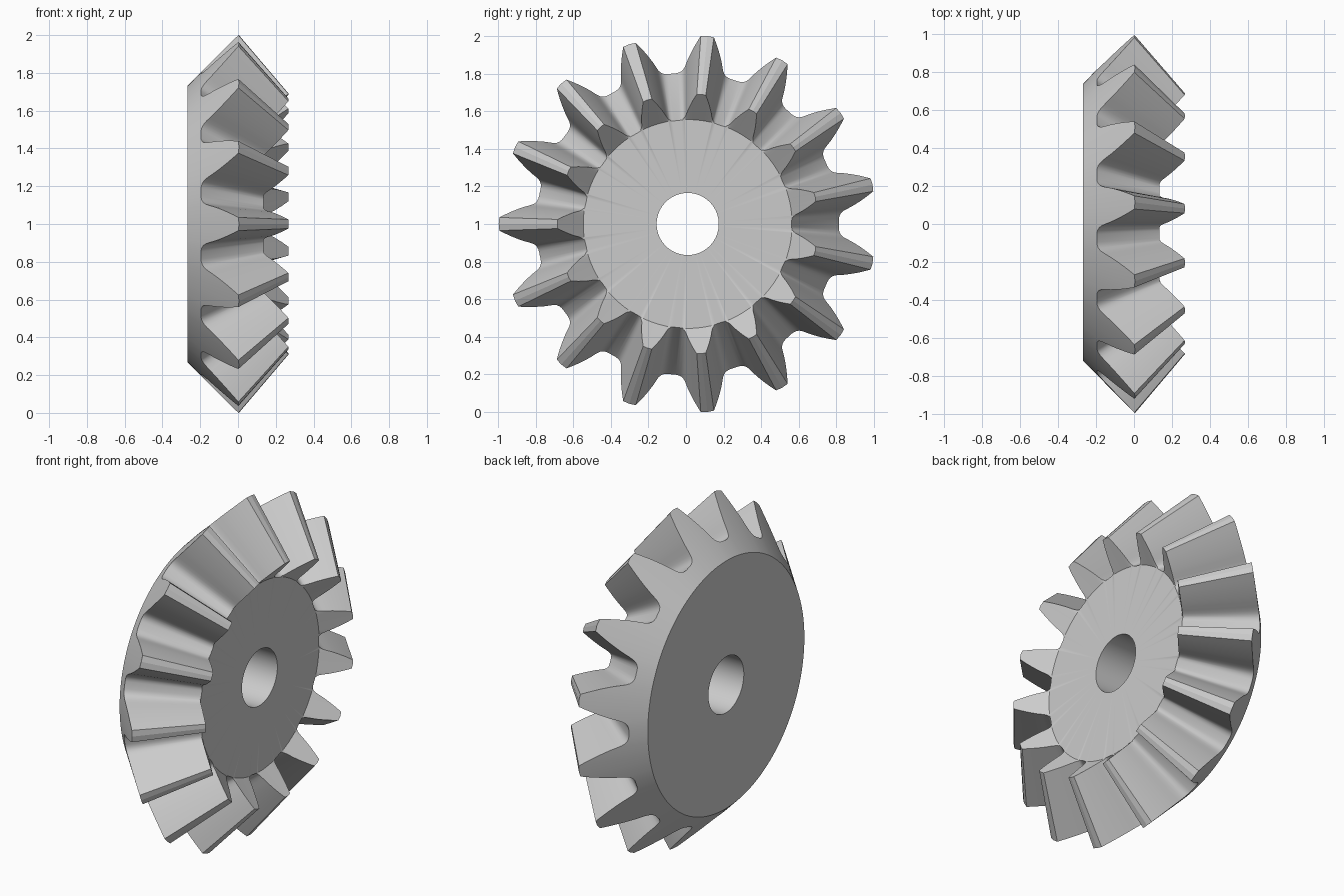
import bpy, bmesh
from math import cos, sin, pi, radians

if "Cube" in bpy.data.objects:
    bpy.data.objects.remove(bpy.data.objects["Cube"], do_unlink=True)

TEETH = 15
APEX = 0.855        # axial position where all tooth lines meet
SHRINK = 0.69       # size of the small tooth end relative to the large end
BACK_X, BACK_R = -0.268, 0.73
DISC_X, DISC_R = 0.135, 0.555
HOLE_R = 0.165

# Half tooth outline on the large end: (radius, half width), tip to root
half = [(1.002, 0.035), (0.975, 0.049), (0.95, 0.061), (0.925, 0.072),
        (0.90, 0.082), (0.875, 0.091), (0.85, 0.098), (0.832, 0.104),
        (0.82, 0.111), (0.811, 0.121), (0.806, 0.134), (0.804, 0.148)]
side = [(r, w / r) for r, w in half]
tooth = ([(0.804, -pi / TEETH)] + [(r, -a) for r, a in reversed(side)]
         + [(1.005, 0.0)] + side)
outline = [(r, a + pi + k * 2 * pi / TEETH)
           for k in range(TEETH) for r, a in tooth]


def large_end(r):
    return r - 1, r


def small_end(r):
    return APEX - SHRINK * (APEX - (r - 1)), SHRINK * r


def disc_edge(r):
    return DISC_X, min(DISC_R, SHRINK * r - 0.002)


# Closed loft: bore, back face, back cone, teeth, small ends, front disc
sections = [lambda r: (BACK_X, HOLE_R), lambda r: (BACK_X, BACK_R),
            large_end, small_end, disc_edge, lambda r: (DISC_X, HOLE_R)]

bm = bmesh.new()
rings = []
for section in sections:
    ring = []
    for r, a in outline:
        x, radius = section(r)
        ring.append(bm.verts.new((x, radius * cos(a) + 0.009,
                                  radius * sin(a) + 1)))
    rings.append(ring)

count = len(outline)
tips = []
for s, ring in enumerate(rings):
    following = rings[(s + 1) % len(rings)]
    for i in range(count):
        j = (i + 1) % count
        face = bm.faces.new((ring[i], ring[j], following[j], following[i]))
        # Tip lands stay flat so their centre crease reads
        if s == 2 and i % len(tooth) in (len(half), len(half) + 1):
            tips.append(face)
bm.faces.index_update()
tip_ids = [f.index for f in tips]
bmesh.ops.recalc_face_normals(bm, faces=bm.faces[:])

mesh = bpy.data.meshes.new("bevel_gear")
bm.to_mesh(mesh)
bm.free()
gear = bpy.data.objects.new("bevel_gear", mesh)
bpy.context.collection.objects.link(gear)

# Plain grey metal
grey = bpy.data.materials.new("light_grey")
grey.use_nodes = True
colour = (0.6, 0.6, 0.6, 1)
grey.diffuse_color = colour
grey.node_tree.nodes["Principled BSDF"].inputs["Base Color"].default_value = colour
mesh.materials.append(grey)

# Smooth flanks and bore, crisp rims
bpy.ops.object.select_all(action="DESELECT")
gear.select_set(True)
bpy.context.view_layer.objects.active = gear
bpy.ops.object.shade_smooth_by_angle(angle=radians(28))
for i in tip_ids:
    mesh.polygons[i].use_smooth = False
